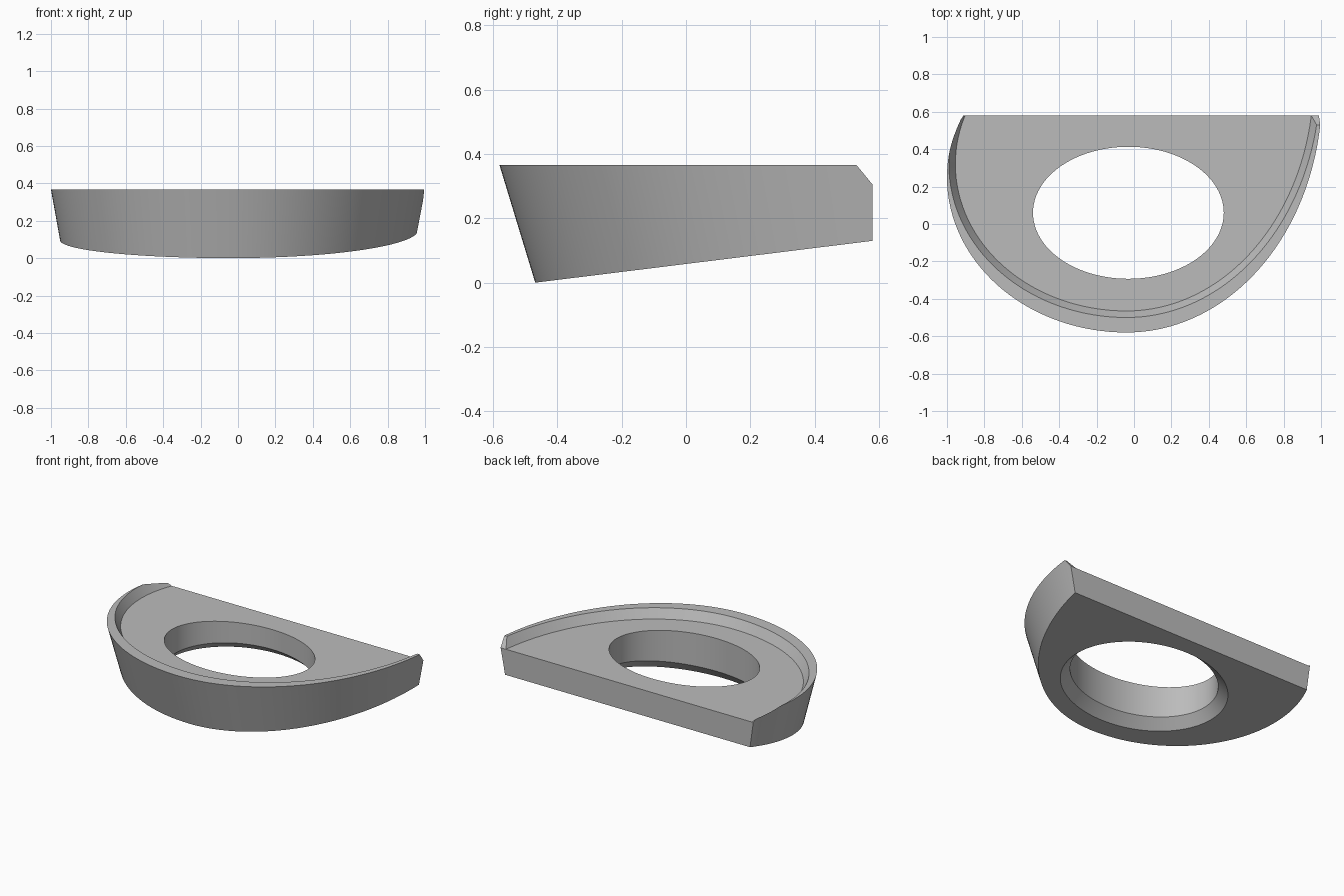
import bpy, bmesh
from math import sin, cos, pi, radians
from mathutils import Vector

TOP, FLOOR, BACK = 0.366, 0.305, 0.58
SLOPE = 0.124


def underside(y):
    return SLOPE * (y + 0.47)


def outline(z, inset, shift, n=48):
    """Lopsided half oval: tight ellipse on the right, wide one on the left."""
    pts = []
    for i in range(n + 1):
        u = radians(-40 + 130 * i / n)
        pts.append(Vector((-0.04 - (0.96 - inset) * cos(u),
                           0.25 + shift - (0.83 - inset) * sin(u), z)))
    for i in range(1, n + 1):
        u = pi / 2 * (1 - i / n)
        pts.append(Vector((-0.04 + (1.045 - inset) * cos(u),
                           0.7 + shift - (1.28 - inset) * sin(u), z)))
    return pts


def hole_ring(grow, height, level=None, n=96):
    pts = []
    for i in range(n):
        a = 2 * pi * i / n
        y = 0.06 + (0.353 + grow) * sin(a)
        z = level if level is not None else underside(y) + height
        pts.append(Vector((-0.03 + (0.51 + grow) * cos(a), y, z)))
    return pts


def loft(rings):
    """Closed solid through rings listed from bottom to top."""
    bm = bmesh.new()
    loops = [[bm.verts.new(p) for p in ring] for ring in rings]
    n = len(loops[0])
    for a, b in zip(loops, loops[1:]):
        for i in range(n):
            j = (i + 1) % n
            bm.faces.new((a[i], a[j], b[j], b[i]))
    bm.faces.new(loops[0][::-1])
    bm.faces.new(loops[-1])
    bmesh.ops.recalc_face_normals(bm, faces=bm.faces)
    return bm


def slice_off(bm, point, normal):
    """Remove everything on the normal side of a plane and cap the cut."""
    geom = bm.verts[:] + bm.edges[:] + bm.faces[:]
    cut = bmesh.ops.bisect_plane(bm, geom=geom, plane_co=point, plane_no=normal,
                                 clear_outer=True)["geom_cut"]
    edges = [e for e in cut if isinstance(e, bmesh.types.BMEdge)]
    bmesh.ops.contextual_create(bm, geom=edges)
    bmesh.ops.recalc_face_normals(bm, faces=bm.faces)


def to_object(bm, name):
    mesh = bpy.data.meshes.new(name)
    bm.to_mesh(mesh)
    bm.free()
    obj = bpy.data.objects.new(name, mesh)
    bpy.context.scene.collection.objects.link(obj)
    return obj


cube = bpy.data.objects.get("Cube")
if cube:
    bpy.data.objects.remove(cube, do_unlink=True)

# Drafted body, leaning forward at right angles to the sloping underside
low = -0.1
drop = TOP - low
bm = loft([outline(low, 0.18 * drop, SLOPE * drop), outline(TOP, 0, 0)])
slice_off(bm, (0, -0.47, 0), (0, SLOPE, -1))
slice_off(bm, (0, BACK, 0), (0, 1, 0))
slice_off(bm, (0, 0.53, TOP), (0, TOP - FLOOR, 0.05))
body = to_object(bm, "tray_body")

# Recess with a sloping inner rim, and an oval hole flared underneath
recess = to_object(loft([outline(FLOOR, 0.045, 0.07),
                         outline(TOP, 0.01, 0.07),
                         outline(TOP + 0.1, 0.01, 0.07)]), "recess_cutter")
hole = to_object(loft([hole_ring(0.12, -0.06), hole_ring(0, 0.06),
                       hole_ring(0, 0, 0.5)]), "hole_cutter")
for cutter in (recess, hole):
    cutter.hide_render = True
    mod = body.modifiers.new(cutter.name, "BOOLEAN")
    mod.operation = "DIFFERENCE"
    mod.solver = "EXACT"
    mod.object = cutter

# Bake the cuts and drop the cutters
bpy.context.view_layer.update()
graph = bpy.context.evaluated_depsgraph_get()
baked = bpy.data.meshes.new_from_object(body.evaluated_get(graph))
body.modifiers.clear()
body.data = baked
for cutter in (recess, hole):
    bpy.data.objects.remove(cutter, do_unlink=True)

# Single grey material
grey = bpy.data.materials.new("mid_grey")
grey.use_nodes = True
colour = (0.5, 0.5, 0.5, 1)
grey.diffuse_color = colour
grey.node_tree.nodes["Principled BSDF"].inputs["Base Color"].default_value = colour
body.data.materials.clear()
body.data.materials.append(grey)

bpy.ops.object.select_all(action="DESELECT")
body.select_set(True)
bpy.context.view_layer.objects.active = body
bpy.ops.object.shade_smooth_by_angle(angle=radians(25))
